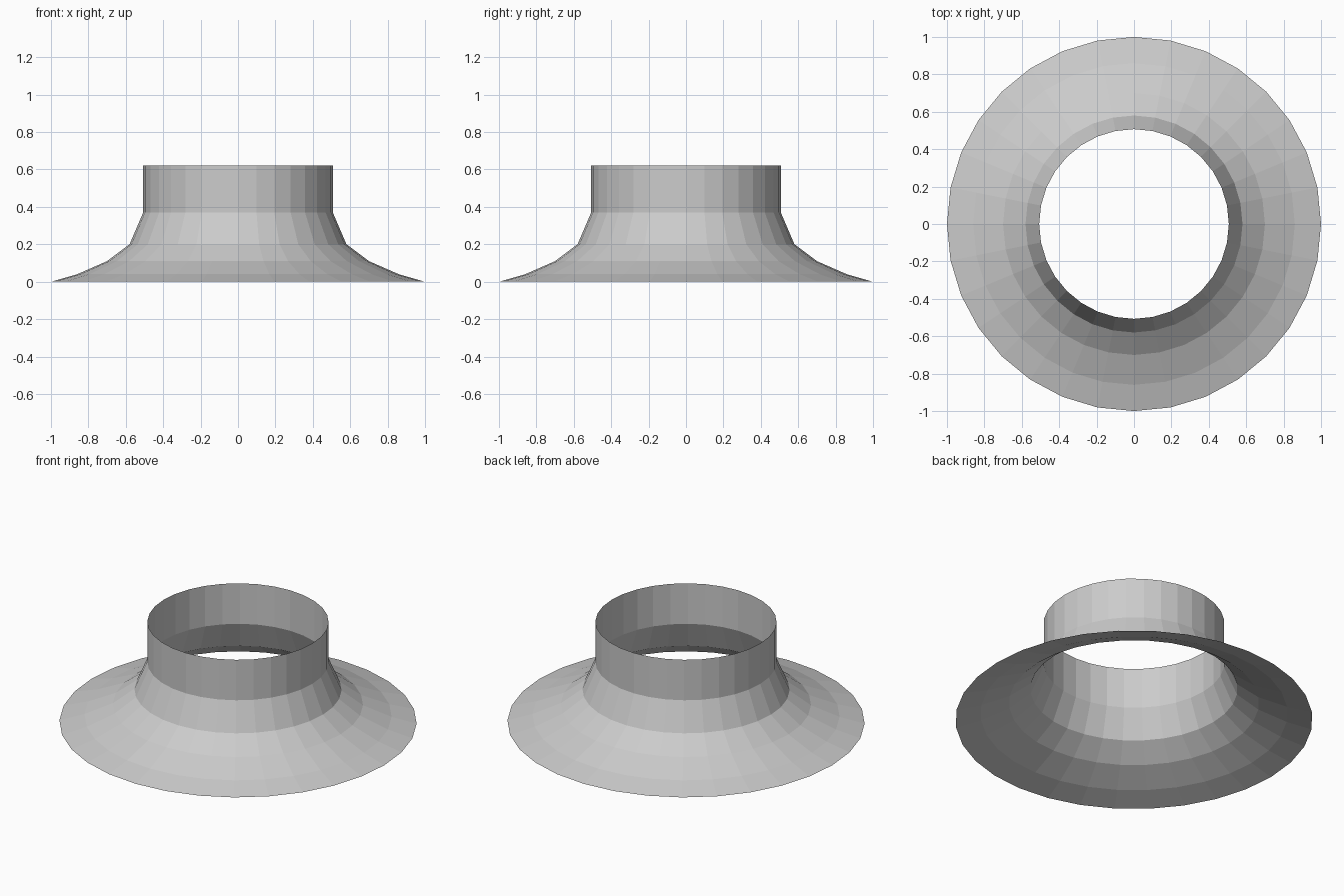
import bpy
import bmesh
from math import tau
from mathutils import Matrix, Vector

cube = bpy.data.objects.get("Cube")
if cube:
    bpy.data.objects.remove(cube, do_unlink=True)

SIDES = 32

# Plain grey material
grey = bpy.data.materials.new("light grey")
grey.use_nodes = True
colour = (0.6, 0.6, 0.6, 1.0)
grey.diffuse_color = colour
grey.node_tree.nodes["Principled BSDF"].inputs["Base Color"].default_value = colour

# Radius and height, from the flared rim up to the open neck
profile = [(1.0, 0.0), (0.86, 0.04), (0.70, 0.11),
           (0.58, 0.20), (0.507, 0.37), (0.507, 0.62)]

# Open flared collar, a thin shell spun around z
bm = bmesh.new()
rings = []
for radius, height in profile:
    ring = [bm.verts.new(Matrix.Rotation(tau * i / SIDES, 3, "Z") @ Vector((radius, 0, height)))
            for i in range(SIDES)]
    rings.append(ring)
for low, high in zip(rings, rings[1:]):
    for i in range(SIDES):
        j = (i + 1) % SIDES
        bm.faces.new((low[i], low[j], high[j], high[i]))

mesh = bpy.data.meshes.new("flared_collar")
bm.to_mesh(mesh)
bm.free()
mesh.materials.append(grey)
collar = bpy.data.objects.new("flared_collar", mesh)
bpy.context.collection.objects.link(collar)
